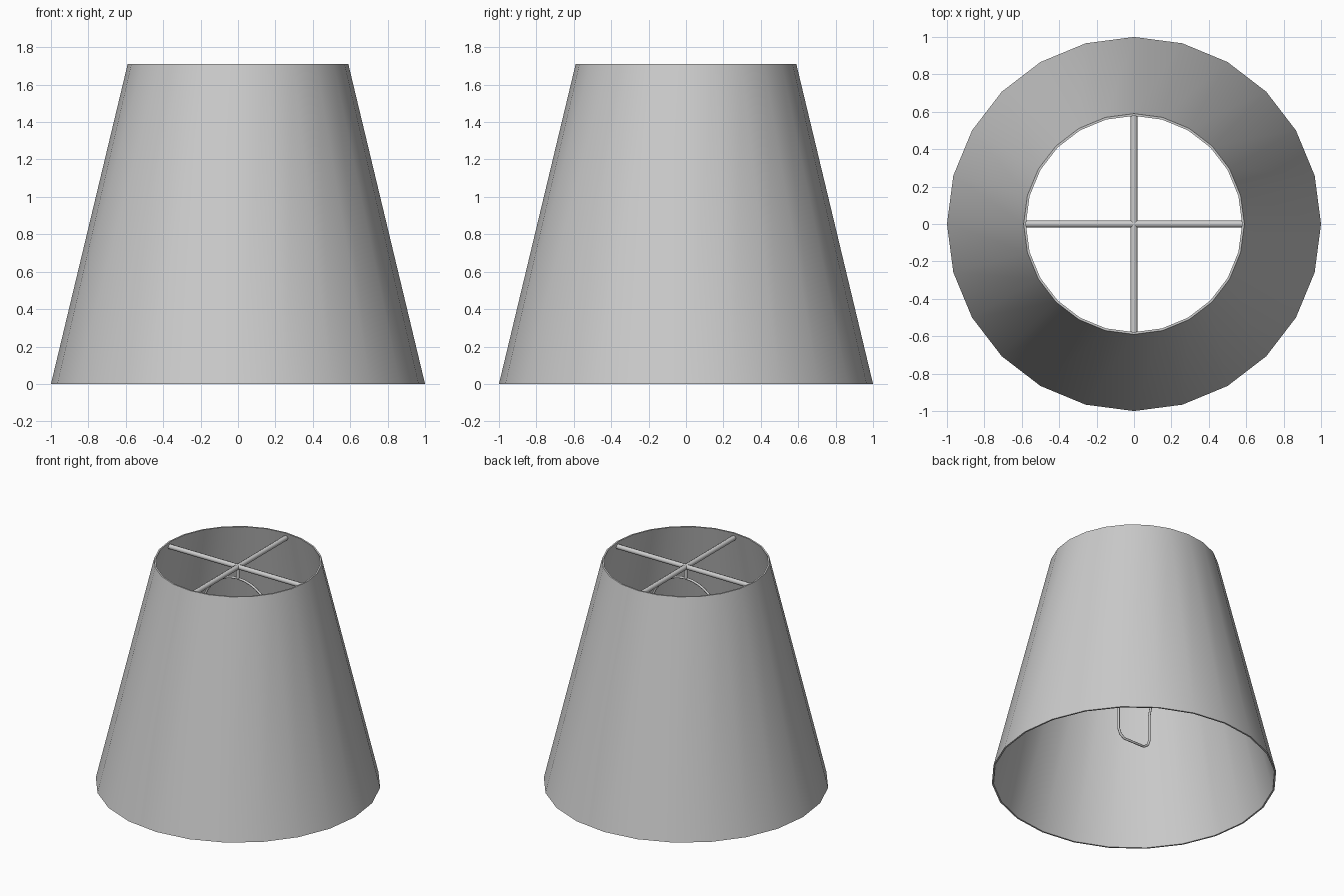
import bpy, bmesh, math

if "Cube" in bpy.data.objects:
    bpy.data.objects.remove(bpy.data.objects["Cube"])

H = 1.71
N = 24


def wire(name, points, radius, res=2):
    cu = bpy.data.curves.new(name, 'CURVE')
    cu.dimensions = '3D'
    cu.bevel_depth = radius
    cu.bevel_resolution = res
    cu.use_fill_caps = True
    sp = cu.splines.new('POLY')
    sp.points.add(len(points) - 1)
    for p, co in zip(sp.points, points):
        p.co = (*co, 1)
    ob = bpy.data.objects.new(name, cu)
    bpy.context.collection.objects.link(ob)
    return ob


# Shade: thin-walled open cone
profile = [(1.0, 0), (0.59, H), (0.578, H), (0.988, 0)]
bm = bmesh.new()
rings = [[bm.verts.new((r * math.cos(2 * math.pi * i / N), r * math.sin(2 * math.pi * i / N), z))
          for i in range(N)] for r, z in profile]
for k in range(4):
    a, b = rings[k], rings[(k + 1) % 4]
    for i in range(N):
        j = (i + 1) % N
        bm.faces.new((a[i], a[j], b[j], b[i]))
me = bpy.data.meshes.new("shade")
bm.to_mesh(me)
bm.free()
shade = bpy.data.objects.new("shade", me)
bpy.context.collection.objects.link(shade)
bpy.context.view_layer.objects.active = shade
shade.select_set(True)
bpy.ops.object.shade_smooth_by_angle(angle=math.radians(30))

# Cross bars holding the shade
ZC = 1.67
wire("cross_bar_x", [(-0.585, 0, ZC), (0.585, 0, ZC)], 0.019)
wire("cross_bar_y", [(0, -0.585, ZC), (0, 0.585, ZC)], 0.019)

# Stem between cross and harp
wire("stem", [(0, 0, ZC), (0, 0, 1.58)], 0.016)

# Harp: half outline from top centre to bottom centre, mirrored
half = [(0.30 * math.sin(math.radians(t)), 0, 1.28 + 0.30 * math.cos(math.radians(t)))
        for t in range(0, 91, 10)]
half += [(0.295, 0, 1.15), (0.27, 0, 0.98), (0.21, 0, 0.80), (0.16, 0, 0.66), (0.14, 0, 0.55),
         (0.14, 0, 0.35), (0.125, 0, 0.31), (0.09, 0, 0.285)]
loop = half + [(-x, y, z) for x, y, z in reversed(half[1:])]
harp = wire("harp", loop, 0.009)
harp.data.splines[0].use_cyclic_u = True
